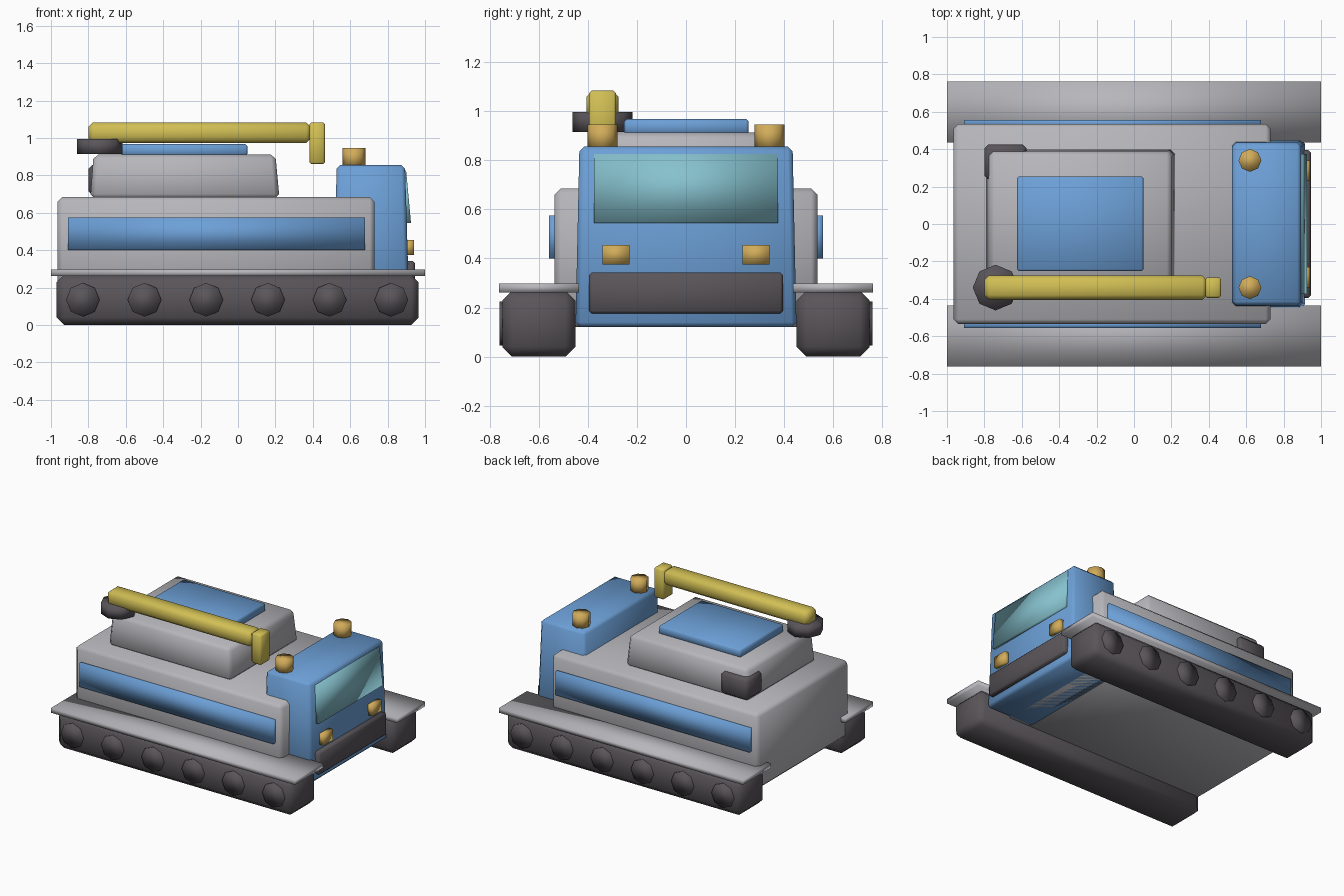
import bpy, math

if "Cube" in bpy.data.objects:
    bpy.data.objects.remove(bpy.data.objects["Cube"], do_unlink=True)


def material(name, rgb):
    m = bpy.data.materials.new(name)
    m.use_nodes = True
    m.diffuse_color = (*rgb, 1)
    m.node_tree.nodes["Principled BSDF"].inputs["Base Color"].default_value = (*rgb, 1)
    return m


grey = material("hull grey", (0.47, 0.47, 0.50))
blue = material("cab blue", (0.15, 0.35, 0.68))
dark = material("dark rubber", (0.10, 0.09, 0.10))
yellow = material("crane yellow", (0.64, 0.52, 0.09))
amber = material("lamp amber", (0.64, 0.41, 0.10))
glass = material("window glass", (0.24, 0.54, 0.62))


def finish(obj, name, mat, bevel=0):
    obj.name = name
    obj.data.materials.append(mat)
    for p in obj.data.polygons:
        p.use_smooth = True
    if bevel:
        mod = obj.modifiers.new("Bevel", "BEVEL")
        mod.width = bevel
        mod.segments = 1
    return obj


def box(name, x, y, z, mat, bevel=0, taper=(0, 0, 0)):
    """Box from ranges; taper pulls the top in at rear, front and both sides."""
    bpy.ops.mesh.primitive_cube_add(size=1)
    obj = bpy.context.object
    for v in obj.data.vertices:
        rear, front, side = taper if v.co.z > 0 else (0, 0, 0)
        v.co.x = x[1] - front if v.co.x > 0 else x[0] + rear
        v.co.y = y[1] - side if v.co.y > 0 else y[0] + side
        v.co.z = z[1] if v.co.z > 0 else z[0]
    return finish(obj, name, mat, bevel)


def drum(name, center, radius, depth, mat, rotation=(0, 0, 0)):
    bpy.ops.mesh.primitive_cylinder_add(vertices=8, radius=radius, depth=depth,
                                        location=center, rotation=rotation)
    return finish(bpy.context.object, name, mat)


def span(side, inner, outer):
    return sorted((side * inner, side * outer))


# Hull and cab
box("hull", (-0.965, 0.73), (-0.535, 0.535), (0.12, 0.685), grey, 0.025)
box("cab", (0.515, 0.915), (-0.45, 0.45), (0.12, 0.855), blue, 0.02, (0.012, 0.022, 0.016))
box("windshield", (0.885, 0.925), (-0.375, 0.375), (0.545, 0.825), glass, 0, (0, 0.026, 0))
box("bumper", (0.87, 0.945), (-0.395, 0.395), (0.175, 0.343), dark, 0.012)

# Running gear and paired details
for side, label in ((1, "left"), (-1, "right")):
    box(label + "_track", (-0.97, 0.965), span(side, 0.45, 0.748), (0, 0.268), dark, 0.04)
    box(label + "_fender", (-1, 1), span(side, 0.435, 0.762), (0.262, 0.297), grey)
    for i in range(6):
        drum(f"{label}_wheel_{i + 1}", (-0.83 + i * 0.33, side * 0.735, 0.135), 0.09, 0.05,
             dark, (math.pi / 2, 0, 0))
    box(label + "_side_panel", (-0.91, 0.68), span(side, 0.52, 0.557), (0.4, 0.575), blue)
    box(label + "_headlight", (0.89, 0.94), span(side, 0.23, 0.34), (0.375, 0.455), amber)
    drum(label + "_beacon", (0.62, side * 0.34, 0.895), 0.061, 0.1, amber)

# Turret
box("turret", (-0.79, 0.222), (-0.4, 0.4), (0.675, 0.912), grey, 0.025, (0.018, 0.022, 0.015))
box("turret_hatch", (-0.625, 0.05), (-0.252, 0.255), (0.905, 0.967), blue, 0.01)
box("rear_box", (-0.8, -0.575), (0.24, 0.425), (0.695, 0.855), dark, 0.02)

# Crane
drum("crane_pivot", (-0.74, -0.34, 0.955), 0.122, 0.08, dark)
box("crane_boom", (-0.8, 0.39), (-0.405, -0.275), (0.972, 1.083), yellow, 0.025)
box("crane_tip", (0.382, 0.465), (-0.395, -0.285), (0.86, 1.083), yellow, 0.01)
